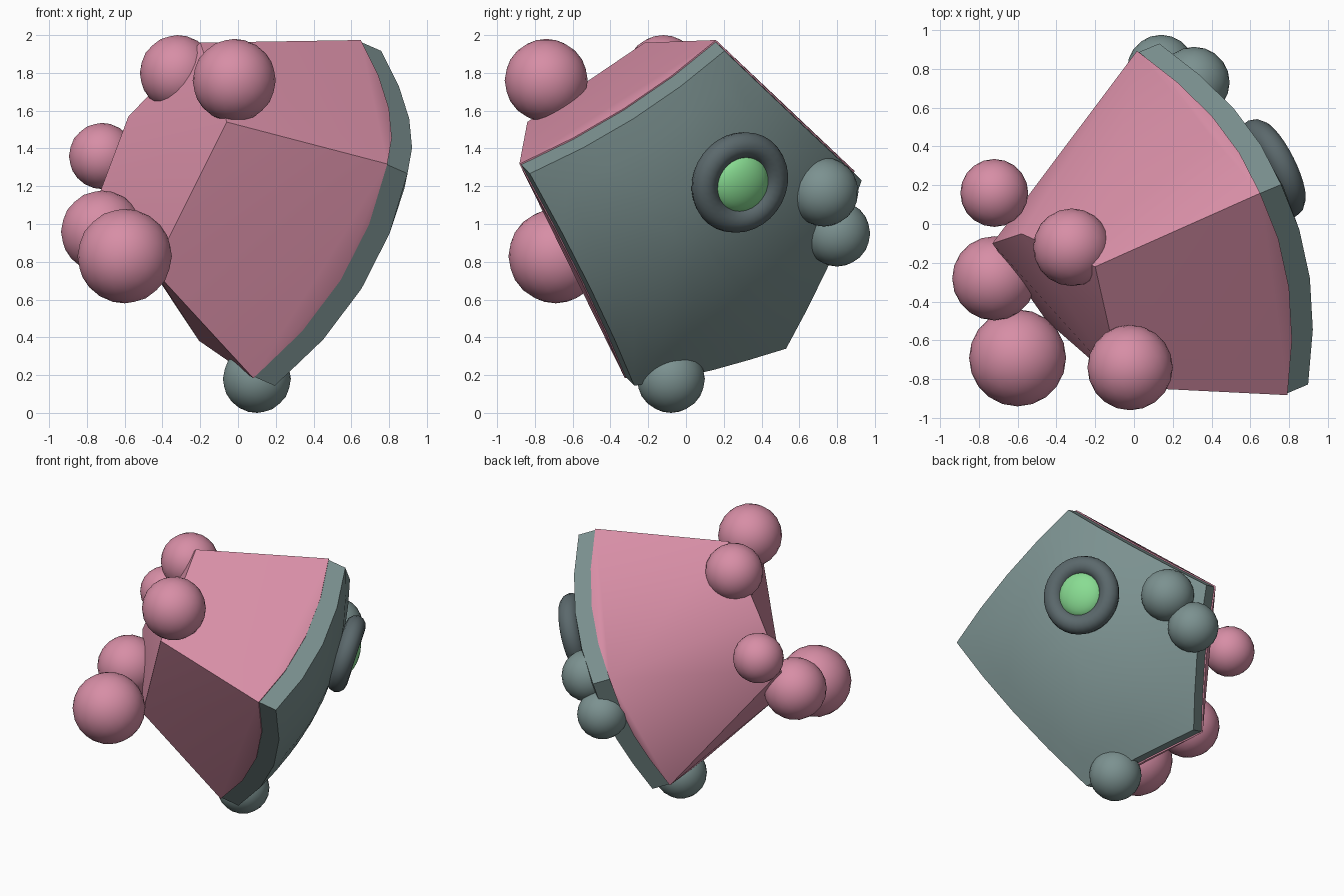
import bpy, bmesh, math
from mathutils import Vector

if "Cube" in bpy.data.objects:
    bpy.data.objects.remove(bpy.data.objects["Cube"])

def mat(name, c):
    m = bpy.data.materials.new(name)
    m.diffuse_color = (*c, 1)
    m.use_nodes = True
    m.node_tree.nodes["Principled BSDF"].inputs["Base Color"].default_value = m.diffuse_color
    return m

PINK = mat("pink", (0.68, 0.27, 0.38))
TEAL = mat("grey_teal", (0.2, 0.285, 0.28))
DARK = mat("dark_teal", (0.105, 0.14, 0.15))
GREEN = mat("green", (0.25, 0.72, 0.29))

def finish(ob, name, m, angle):
    ob.name = name
    ob.data.materials.clear()
    ob.data.materials.append(m)
    bpy.ops.object.select_all(action='DESELECT')
    ob.select_set(True)
    bpy.context.view_layer.objects.active = ob
    bpy.ops.object.shade_smooth_by_angle(angle=math.radians(angle))

def from_bmesh(bm, name, m, angle):
    bmesh.ops.recalc_face_normals(bm, faces=bm.faces)
    me = bpy.data.meshes.new(name)
    bm.to_mesh(me)
    bm.free()
    ob = bpy.data.objects.new(name, me)
    bpy.context.collection.objects.link(ob)
    finish(ob, name, m, angle)

# Five-cornered face plate, domed along its normal
N = Vector((0.855, 0.36, -0.374)).normalized()
MID = Vector((0.45, 0.0, 1.02))
CORNERS = [Vector(p) for p in ((0.75, 0.2, 1.92), (0.89, -0.83, 1.27), (0.18, -0.28, 0.15),
                               (-0.09, 0.53, 0.34), (0.13, 0.93, 1.23))]
THICK, STEPS, RINGS = 0.14, 4, 5

def dome(p):
    q = p - MID
    return p + N * 0.24 * max(0, 1 - (q.length / 0.99) ** 2)

rim = [a.lerp(b, k / STEPS) for a, b in zip(CORNERS, CORNERS[1:] + CORNERS[:1]) for k in range(STEPS)]
bm = bmesh.new()
count = len(rim)

def cap(offset):
    centre = bm.verts.new(dome(MID) + offset)
    rings = [[bm.verts.new(dome(MID.lerp(p, r / RINGS)) + offset) for p in rim]
             for r in range(1, RINGS + 1)]
    for i in range(count):
        j = (i + 1) % count
        bm.faces.new((centre, rings[0][i], rings[0][j]))
        for a, b in zip(rings, rings[1:]):
            bm.faces.new((a[i], b[i], b[j], a[j]))
    return rings[-1]

outer, inner = cap(Vector()), cap(-N * THICK)
for i in range(count):
    j = (i + 1) % count
    bm.faces.new((outer[i], inner[i], inner[j], outer[j]))
from_bmesh(bm, "face_plate", TEAL, 35)

# Pink body: hull from the plate rim back to the rear corners
bm = bmesh.new()
for p in rim:
    q = MID + (p - MID) * 1.01
    bm.verts.new(q + (dome(p) - p) - N * (THICK - 0.01))
for p in ((-0.2, -0.22, 1.96), (-0.06, -0.84, 1.54), (-0.45, -0.5, 0.76),
          (-0.73, -0.1, 1.17), (-0.58, -0.05, 1.57)):
    bm.verts.new(p)
res = bmesh.ops.convex_hull(bm, input=bm.verts)
junk = {g for g in res["geom_interior"] + res["geom_unused"] if isinstance(g, bmesh.types.BMVert)}
bmesh.ops.delete(bm, geom=list(junk), context='VERTS')
from_bmesh(bm, "body", PINK, 38)

# Round knobs
def knob(name, m, x, y, z, r):
    bpy.ops.mesh.primitive_ico_sphere_add(subdivisions=3, radius=r, location=(x, y, z))
    finish(bpy.context.object, name, m, 60)

for i, k in enumerate(((-0.32, -0.12, 1.8, 0.2), (-0.02, -0.74, 1.76, 0.22), (-0.72, 0.16, 1.36, 0.175),
                       (-0.72, -0.28, 0.96, 0.217), (-0.6, -0.69, 0.83, 0.25))):
    knob(f"body_knob_{i}", PINK, *k)
for i, k in enumerate(((0.1, -0.08, 0.18, 0.18), (0.31, 0.73, 1.17, 0.183), (0.14, 0.8, 0.95, 0.175))):
    knob(f"plate_knob_{i}", TEAL, *k)

# Eye ring and green eye
E = Vector((0.86, 0.43, -0.28)).normalized()
eye = Vector((0.71, 0.285, 1.22))
rot = E.to_track_quat('Z', 'Y').to_euler()
bpy.ops.mesh.primitive_torus_add(major_radius=0.206, minor_radius=0.07, major_segments=32,
                                 minor_segments=12, location=eye, rotation=rot)
finish(bpy.context.object, "eye_ring", DARK, 60)
bpy.ops.mesh.primitive_uv_sphere_add(segments=24, ring_count=12, radius=0.165,
                                     location=eye, rotation=rot)
bpy.context.object.scale = (1, 1, 0.55)
finish(bpy.context.object, "eye", GREEN, 60)
